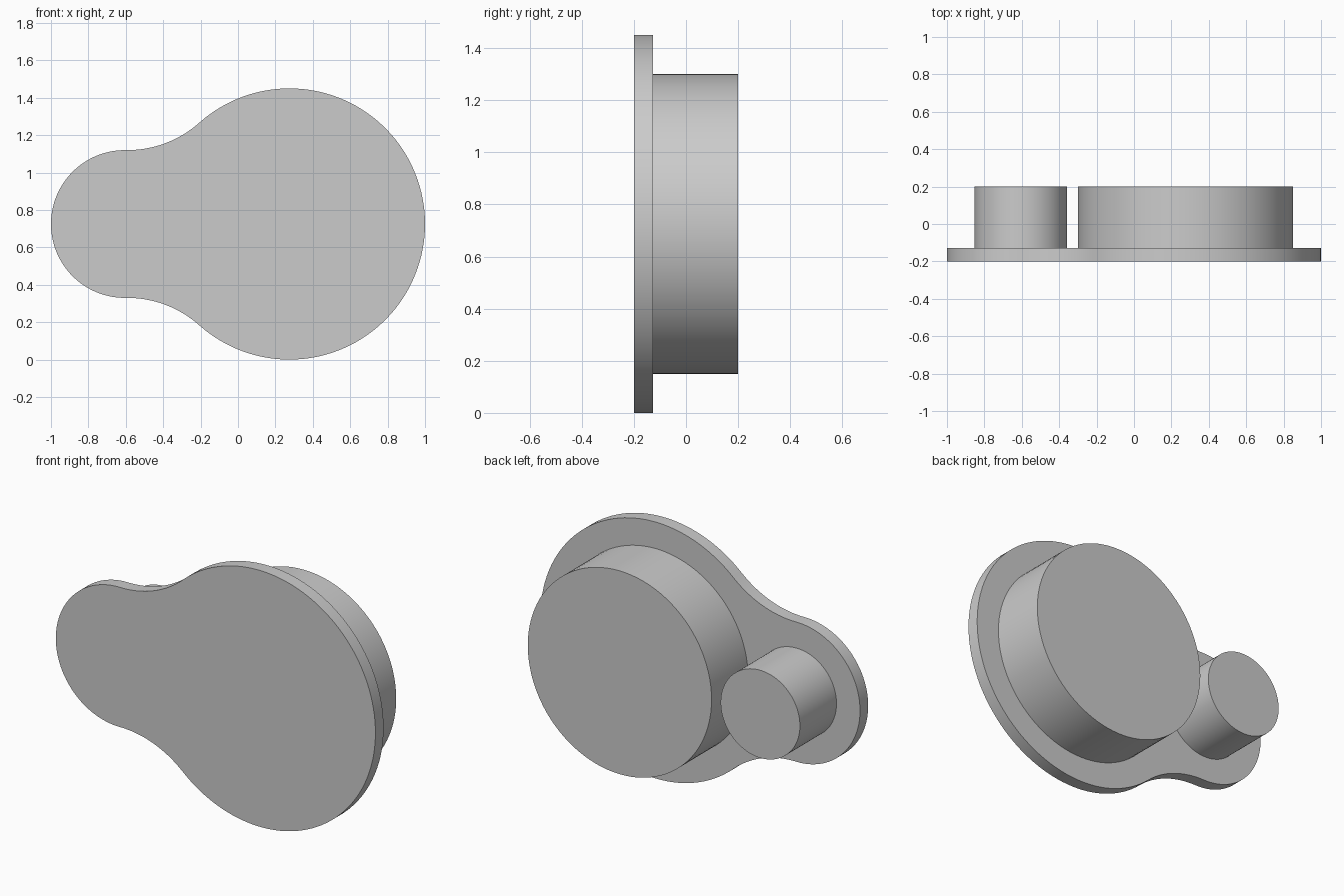
import bpy, bmesh
from math import atan2, cos, sin, pi, sqrt, radians

cube = bpy.data.objects.get("Cube")
if cube:
    bpy.data.objects.remove(cube, do_unlink=True)

MID_Z = 0.725
BIG_X, BIG_R, BIG_PEG_R = 0.275, 0.725, 0.575
SMALL_X, SMALL_R, SMALL_PEG_R = -0.605, 0.395, 0.248
FILLET_R = 0.58
FRONT, STEP, BACK = -0.2, -0.127, 0.2

grey = bpy.data.materials.new("light_grey")
grey.use_nodes = True
colour = (0.6, 0.6, 0.6, 1)
grey.diffuse_color = colour
grey.node_tree.nodes["Principled BSDF"].inputs["Base Color"].default_value = colour


def arc(cx, cz, r, start, end, steps):
    """Points along an arc in the x-z plane, end point left out."""
    angles = [start + (end - start) * i / steps for i in range(steps)]
    return [(cx + r * cos(a), cz + r * sin(a)) for a in angles]


def extrude_outline(name, outline, y0, y1):
    """Closed solid from an x-z outline, pushed along y."""
    bm = bmesh.new()
    face = bm.faces.new([bm.verts.new((x, y0, z)) for x, z in outline])
    result = bmesh.ops.extrude_face_region(bm, geom=[face], use_keep_orig=True)
    moved = [v for v in result["geom"] if isinstance(v, bmesh.types.BMVert)]
    bmesh.ops.translate(bm, verts=moved, vec=(0, y1 - y0, 0))
    bmesh.ops.recalc_face_normals(bm, faces=bm.faces)
    mesh = bpy.data.meshes.new(name)
    bm.to_mesh(mesh)
    bm.free()
    mesh.materials.append(grey)
    obj = bpy.data.objects.new(name, mesh)
    bpy.context.collection.objects.link(obj)
    bpy.ops.object.select_all(action="DESELECT")
    obj.select_set(True)
    bpy.context.view_layer.objects.active = obj
    bpy.ops.object.shade_smooth_by_angle(angle=radians(30))
    return obj


# Centre of the concave fillet that touches both lobes
gap = BIG_X - SMALL_X
to_big, to_small = BIG_R + FILLET_R, SMALL_R + FILLET_R
offset = (gap ** 2 + to_small ** 2 - to_big ** 2) / (2 * gap)
height = sqrt(to_small ** 2 - offset ** 2)
fillet_x = SMALL_X + offset
big_angle = atan2(height, fillet_x - BIG_X)
small_angle = atan2(height, offset)

# Upper half of the plate outline, then its mirror image
upper = arc(BIG_X, MID_Z, BIG_R, 0, big_angle, 48)
upper += arc(fillet_x, MID_Z + height, FILLET_R,
             big_angle - pi, small_angle - pi, 16)
upper += arc(SMALL_X, MID_Z, SMALL_R, small_angle, pi, 32)
upper.append((SMALL_X - SMALL_R, MID_Z))
lower = [(x, 2 * MID_Z - z) for x, z in reversed(upper[1:-1])]
extrude_outline("base_plate", upper + lower, FRONT, STEP)

# Round bosses on the back of the plate
for name, x, r in (("large_boss", BIG_X, BIG_PEG_R),
                   ("small_boss", SMALL_X, SMALL_PEG_R)):
    extrude_outline(name, arc(x, MID_Z, r, 0, 2 * pi, 96), STEP, BACK)
